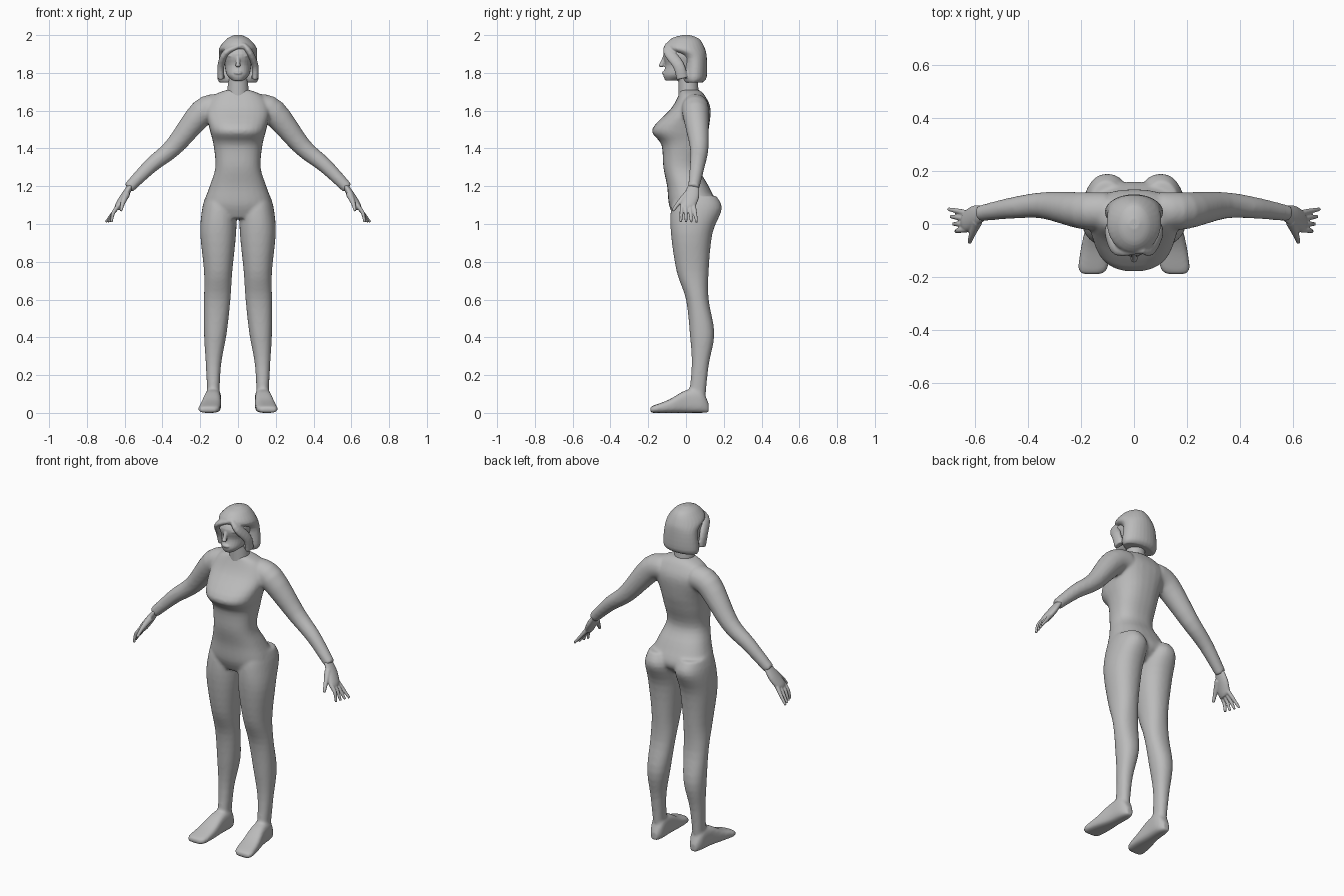
import bpy
import bmesh
from math import cos, sin, pi, copysign
from mathutils import Vector, Matrix

default_cube = bpy.data.objects.get("Cube")
if default_cube:
    bpy.data.objects.remove(default_cube, do_unlink=True)

grey = bpy.data.materials.new("plain_grey")
grey.use_nodes = True
grey.diffuse_color = (.5, .5, .5, 1)
for node in grey.node_tree.nodes:
    if node.type == 'BSDF_PRINCIPLED':
        node.inputs["Base Color"].default_value = grey.diffuse_color


def refine(rows, steps=4):
    """Interpolate the rows of a profile with smooth tangents."""
    final = len(rows) - 1
    vectors = [Vector(row) for row in rows]
    result = []
    for index in range(final):
        start, end = vectors[index], vectors[index + 1]
        leave = (end - vectors[max(index - 1, 0)]) / 2
        arrive = (vectors[min(index + 2, final)] - start) / 2
        for step in range(steps):
            t = step / steps
            ease = t * t * (3 - 2 * t)
            result.append(start.lerp(end, ease) + leave * t * (1 - t) ** 2
                          - arrive * t * t * (1 - t))
    return result + [vectors[final]]


def loft(bm, rings, power=2, side=1, count=28):
    """Skin rings of (centre, u axis, v axis) and cap both ends."""
    def bend(value):
        return copysign(abs(value) ** (2 / power), value)

    loops = []
    for centre, u, v in rings:
        loop = []
        for k in range(count):
            angle = 2 * pi * k / count
            point = centre + u * bend(cos(angle)) + v * bend(sin(angle))
            point.x *= side
            loop.append(bm.verts.new(point))
        loops.append(loop)
    for lower, upper in zip(loops, loops[1:]):
        for k in range(count):
            bm.faces.new((lower[k - 1], lower[k], upper[k], upper[k - 1]))
    bm.faces.new(loops[0])
    bm.faces.new(loops[-1])


def stack(bm, rows, power=2, side=1):
    """Loft horizontal sections: height, x range, y range."""
    rings = []
    for z, inner, outer, front, back in refine(rows):
        centre = Vector((inner + outer, front + back, 2 * z)) / 2
        across = Vector((outer - inner, 0, 0)) / 2
        deep = Vector((0, back - front, 0)) / 2
        rings.append((centre, across, deep))
    loft(bm, rings, power, side)


def column(bm, rows, power=2):
    """Loft centred sections: height, half width, y range."""
    stack(bm, [(z, -half, half, front, back) for z, half, front, back in rows], power)


def tube(bm, rows, side=1, flat=1):
    """Loft along a path: x, y, z, radius; flat thins it across the path."""
    rows = refine(rows)
    points = [row.to_3d() if len(row) == 3 else Vector(row[:3]) for row in rows]
    rings = []
    for index, row in enumerate(rows):
        ahead = points[min(index + 1, len(points) - 1)]
        tangent = (ahead - points[max(index - 1, 0)]).normalized()
        normal = tangent.cross(Vector((0, 1, 0))).normalized()
        radius = row[3]
        rings.append((points[index], normal.cross(tangent) * radius,
                      normal * radius * flat))
    loft(bm, rings, side=side)


def ball(bm, centre, size):
    matrix = Matrix.Translation(centre) @ Matrix.Diagonal((*size, 1))
    bmesh.ops.create_icosphere(bm, subdivisions=3, radius=1, matrix=matrix)


def finish(name, bm, voxel, relax=3):
    """Fuse the overlapping solids into one smooth skin."""
    bmesh.ops.recalc_face_normals(bm, faces=bm.faces)
    mesh = bpy.data.meshes.new(name)
    bm.to_mesh(mesh)
    bm.free()
    mesh.materials.append(grey)
    mesh.shade_smooth()
    part = bpy.data.objects.new(name, mesh)
    bpy.context.collection.objects.link(part)
    fuse = part.modifiers.new("fuse", 'REMESH')
    fuse.mode = 'VOXEL'
    fuse.voxel_size = voxel
    fuse.use_smooth_shade = True
    soften = part.modifiers.new("soften", 'SMOOTH')
    soften.iterations = relax


# Body: torso, arms, legs and feet
body = bmesh.new()
column(body, [(1.71, .06, -.03, .07), (1.68, .13, -.04, .1), (1.61, .17, -.08, .13),
              (1.5, .15, -.18, .12), (1.42, .13, -.13, .1), (1.3, .12, -.12, .07),
              (1.2, .15, -.1, .12), (1.1, .18, -.09, .16), (1.03, .14, -.06, .1)],
       power=2.4)
arm = [(.1, .05, 1.62, .07), (.19, .05, 1.59, .07), (.34, .07, 1.41, .05),
       (.46, .06, 1.31, .04), (.58, .04, 1.19, .03)]
leg = [(1.15, .04, .17, -.06, .16), (1.08, .01, .19, -.08, .19),
       (.95, .01, .2, -.08, .14), (.75, .03, .18, -.05, .12), (.6, .04, .18, 0, .12),
       (.42, .06, .18, .02, .15), (.25, .09, .17, .03, .12), (.05, .1, .16, .01, .1)]
# Foot sections from heel to toe: y, x range, top
foot = [(.12, .11, .15, .05), (.08, .09, .17, .12), (0, .09, .18, .12),
        (-.09, .09, .2, .07), (-.17, .1, .21, .04), (-.19, .13, .19, .03)]
foot_rings = [(Vector((inner + outer, 2 * y, top)) / 2,
               Vector((outer - inner, 0, 0)) / 2, Vector((0, 0, top)) / 2)
              for y, inner, outer, top in refine(foot)]
for side in (-1, 1):
    tube(body, arm, side)
    stack(body, leg, 2.2, side)
    loft(body, foot_rings, 3, side)
finish("body", body, voxel=.008, relax=8)

# Hands: palm, four fanned fingers and thumb
for side, label in ((-1, "right"), (1, "left")):
    hand = bmesh.new()
    tube(hand, [(.57, .04, 1.2, .03), (.6, .03, 1.15, .04),
                (.63, .01, 1.1, .04), (.64, .01, 1.08, .03)], side, flat=.5)
    for finger in range(4):
        spread = .02 * finger - .02
        tube(hand, [(.63, spread, 1.1, .012), (.66, spread * 1.2, 1.06, .01),
                    (.68 + spread / 2, spread * 1.4, 1.01, .007)], side)
    tube(hand, [(.59, .01, 1.16, .02), (.61, -.04, 1.11, .012),
                (.62, -.07, 1.07, .008)], side)
    finish(label + "_hand", hand, voxel=.004)

# Head: neck, skull and face features
head = bmesh.new()
column(head, [(1.65, .06, -.04, .07), (1.8, .05, -.04, .06)])
column(head, [(1.76, .03, -.11, -.04), (1.79, .06, -.12, .04), (1.84, .07, -.11, .08),
              (1.9, .08, -.12, .09), (1.96, .05, -.08, .06)], power=2.2)
tube(head, [(0, -.11, 1.89, .01), (0, -.13, 1.84, .012)])
ball(head, (0, -.13, 1.84), (.014, .015, .01))
ball(head, (0, -.115, 1.8), (.023, .012, .01))
for side in (-1, 1):
    ball(head, (.03 * side, -.094, 1.87), (.016, .014, .008))
    ball(head, (.03 * side, -.1, 1.89), (.024, .014, .006))
finish("head", head, voxel=.004)

# Hair: bob with a side parting and front locks
hair = bmesh.new()
column(hair, [(1.75, .1, -.01, .09), (1.78, .11, -.02, .11), (1.88, .1, -.02, .11),
              (1.93, .1, -.11, .1), (1.98, .06, -.08, .07), (2, .02, -.02, .02)])
for side in (-1, 1):
    tube(hair, [(.03 * side, -.09, 1.95, .02), (.06, -.09, 1.91, .03),
                (.09, -.04, 1.84, .03), (.09, -.02, 1.77, .03)], side, flat=.6)
finish("hair", hair, voxel=.005)
